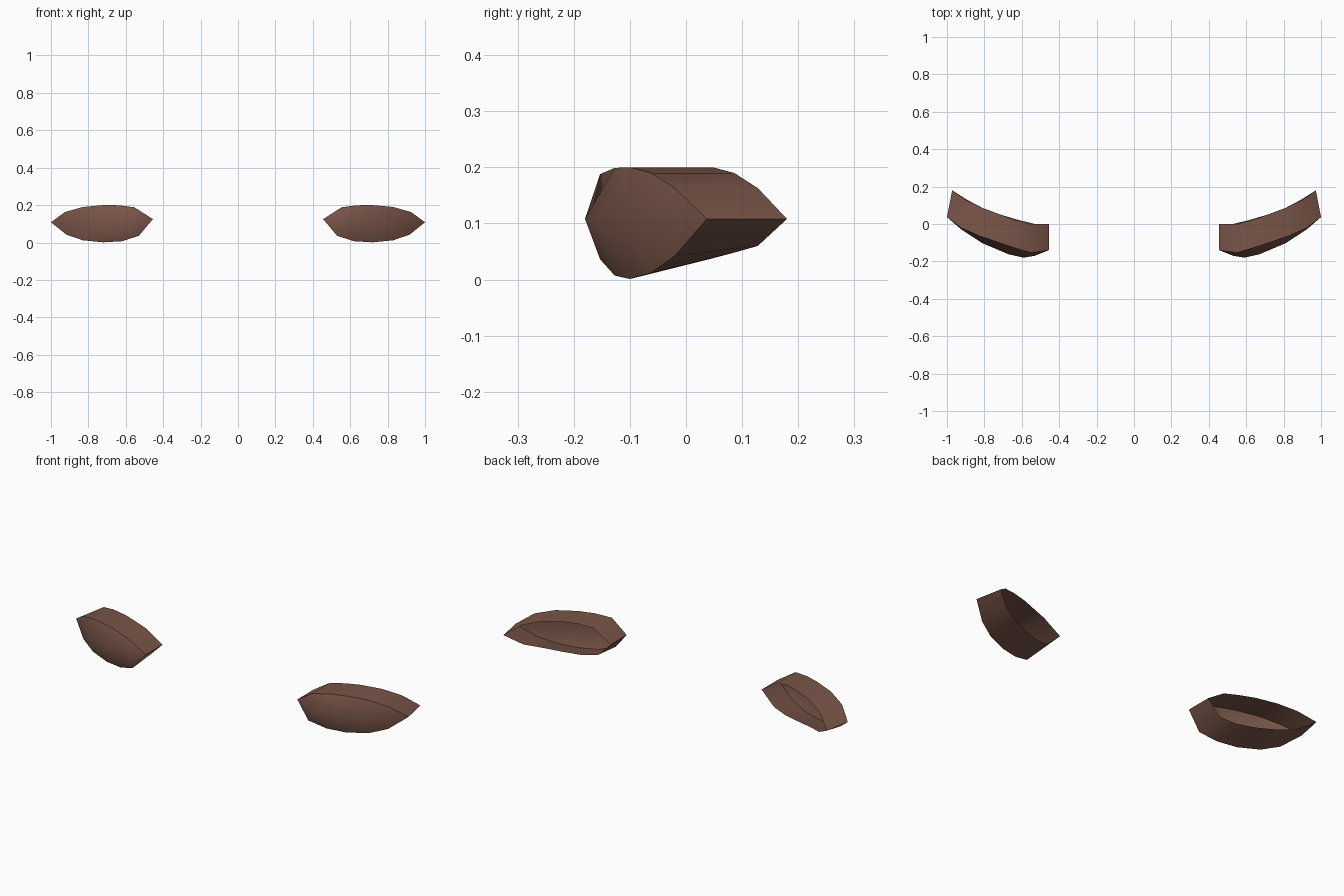
import bpy
import bmesh
import math

if "Cube" in bpy.data.objects:
    bpy.data.objects.remove(bpy.data.objects["Cube"])

brown = bpy.data.materials.new("brown")
brown.diffuse_color = (0.191, 0.091, 0.065, 1)
brown.use_nodes = True
brown.node_tree.nodes["Principled BSDF"].inputs["Base Color"].default_value = brown.diffuse_color

# stations along one almond shell, inner corner to outer corner
# front upper rim, dome ridge, front lower rim: (x, y, z)
UPPER = [(.553, -.153, .188), (.64, -.127, .199), (.72, -.1, .2),
         (.83, -.062, .19), (.925, -.02, .163)]
RIDGE = [(.53, -.17, .112), (.59, -.18, .108), (.67, -.162, .106),
         (.81, -.103, .106), (.925, -.028, .107)]
LOWER = [(.53, -.153, .036), (.62, -.127, .007), (.72, -.1, .001),
         (.83, -.062, .012), (.917, -.02, .042)]
INNER, OUTER = (.455, -.14, .125), (1.0, .037, .108)
LOWER_LIFT = [.014, .028, .037, .036, .018]   # back of the lower wall rises
TURN = [0, -.005, -.012, -.02, -.027]         # walls lean inward to the outer end


def back(p, dx, dz=0):
    """Matching point on the open back rim."""
    return (p[0] + dx, min(p[1] + .148, .18) if p[1] > -.14 else 0, p[2] + dz)


def almond_shell(name, side):
    bm = bmesh.new()

    def V(p):
        return bm.verts.new((p[0] * side, p[1], p[2]))

    a, b = V(INNER), V(OUTER)
    a2, b2 = V((.455, 0, .125)), V((.972, .18, .108))
    up = [a] + [V(p) for p in UPPER] + [b]
    mid = [a] + [V(p) for p in RIDGE] + [b]
    low = [a] + [V(p) for p in LOWER] + [b]
    up2 = [a2] + [V(back(p, d)) for p, d in zip(UPPER, TURN)] + [b2]
    low2 = [a2] + [V(back(p, d, h)) for p, d, h in zip(LOWER, TURN, LOWER_LIFT)] + [b2]

    # dome halves, upper wall and lower wall as strips between rows
    for r, s in ((low, mid), (mid, up), (up, up2), (low2, low)):
        for i in range(len(r) - 1):
            f = list(dict.fromkeys((r[i], r[i + 1], s[i + 1], s[i])))
            if side < 0:
                f.reverse()
            bm.faces.new(f)
    me = bpy.data.meshes.new(name)
    bm.to_mesh(me)
    bm.free()
    me.materials.append(brown)
    ob = bpy.data.objects.new(name, me)
    bpy.context.collection.objects.link(ob)
    # smooth dome and walls, sharp rims and corners
    bpy.ops.object.select_all(action='DESELECT')
    ob.select_set(True)
    bpy.context.view_layer.objects.active = ob
    bpy.ops.object.shade_smooth_by_angle(angle=math.radians(55))


almond_shell("right_almond_shell", 1)
almond_shell("left_almond_shell", -1)
